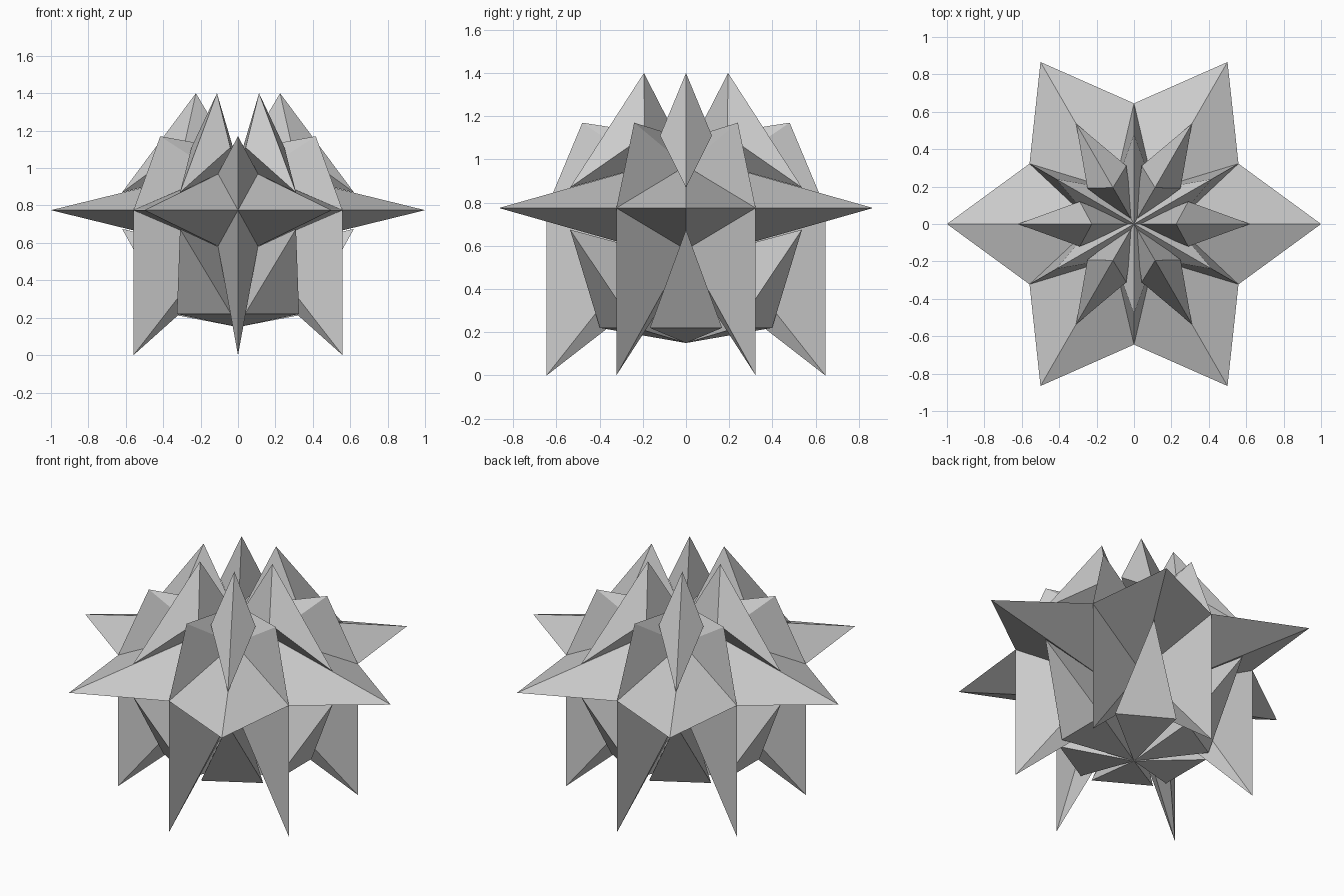
import bpy, bmesh
from math import cos, sin, pi
from mathutils import Matrix

if "Cube" in bpy.data.objects:
    bpy.data.objects.remove(bpy.data.objects["Cube"])

MID = 0.775          # height of the flat star
TOP, LOW = 1.02, 0.53  # axis points where the star body peaks above and below


def make_object(name, bm):
    bmesh.ops.recalc_face_normals(bm, faces=bm.faces)
    mesh = bpy.data.meshes.new(name)
    bm.to_mesh(mesh)
    bm.free()
    obj = bpy.data.objects.new(name, mesh)
    bpy.context.collection.objects.link(obj)
    return obj


def spike_ring(name, points, start):
    """Six convex spikes; points are (radial, sideways, z), mirrored sideways."""
    for i in range(6):
        bm = bmesh.new()
        for r, s, z in points:
            for side in ((s, -s) if s else (0,)):
                bm.verts.new((r, side, z))
        res = bmesh.ops.convex_hull(bm, input=bm.verts[:])
        bmesh.ops.transform(bm, matrix=Matrix.Rotation(start + i * pi / 3, 4, 'Z'),
                            verts=bm.verts[:])
        make_object(f"{name}_{i + 1}", bm)


# wide six-pointed star body
bm = bmesh.new()
ring = []
for i in range(12):
    r = 0.645 if i % 2 else 1.0
    ring.append(bm.verts.new((r * cos(i * pi / 6), r * sin(i * pi / 6), MID)))
for z in (TOP, LOW):
    apex = bm.verts.new((0, 0, z))
    for i in range(12):
        bm.faces.new((ring[i], ring[(i + 1) % 12], apex))
make_object("star_body", bm)

# ridge points where fin walls meet the star body (30 degrees off the fin)
PR, PS = 0.185, 0.107

# tall crown spikes with diamond fronts
spike_ring("crown_spike",
           [(0.225, 0, 1.40), (0.29, 0.12, 1.11), (0.62, 0, 0.87), (0, 0, TOP)], 0)

# shorter fins between the crown spikes
spike_ring("upper_fin",
           [(0.48, 0, 1.17), (0.645, 0, MID), (PR, PS, 0.97), (0, 0, 1.095)], pi / 6)

# long pointed legs
spike_ring("leg",
           [(0.645, 0, 0), (0.645, 0, MID), (PR, PS, 0.582), (0, 0, 0.50)], pi / 6)

# blunt wedges under the body, meeting at the bottom centre
spike_ring("lower_wedge",
           [(0.62, 0, 0.675), (0.364, 0.167, 0.22), (0, 0, 0.15), (0, 0, LOW)], 0)
